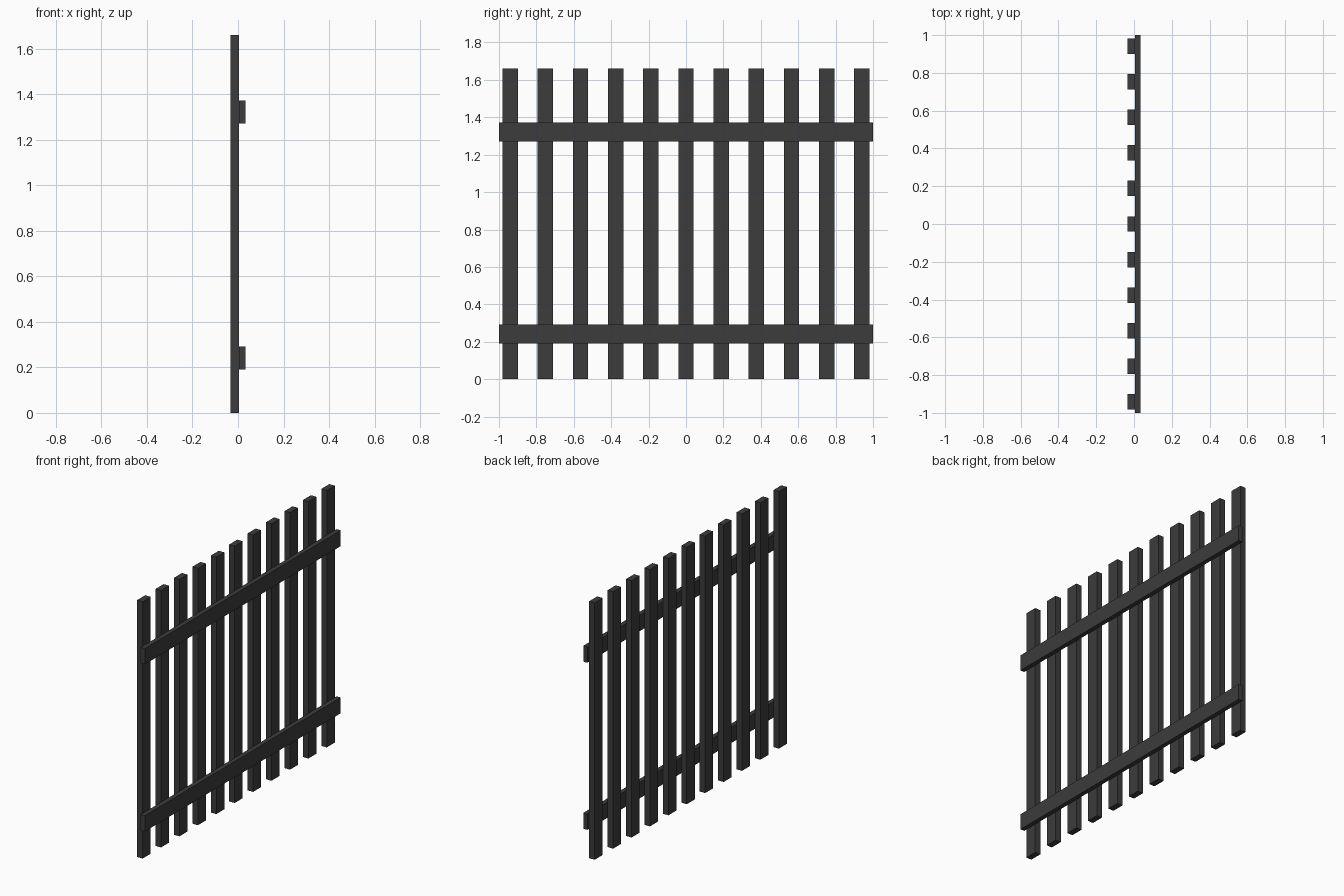
import bpy
import bmesh

if "Cube" in bpy.data.objects:
    bpy.data.objects.remove(bpy.data.objects["Cube"])

dark = bpy.data.materials.new("dark_wood")
dark.diffuse_color = (0.045, 0.045, 0.045, 1)
dark.use_nodes = True
dark.node_tree.nodes["Principled BSDF"].inputs["Base Color"].default_value = dark.diffuse_color


def box(name, lo, hi):
    """Axis-aligned box between two corners."""
    bm = bmesh.new()
    bmesh.ops.create_cube(bm, size=1)
    for v in bm.verts:
        v.co = [lo[i] + (v.co[i] + 0.5) * (hi[i] - lo[i]) for i in range(3)]
    mesh = bpy.data.meshes.new(name)
    bm.to_mesh(mesh)
    bm.free()
    mesh.materials.append(dark)
    obj = bpy.data.objects.new(name, mesh)
    bpy.context.collection.objects.link(obj)
    return obj


HALF_DEPTH = 0.034
JOINT_X = 0.005      # plane where slats meet rails
SLAT_HALF = 0.041
SPACING = 0.188

# Eleven upright slats
for i in range(11):
    y = (i - 5) * SPACING
    box(f"slat_{i + 1}", (-HALF_DEPTH, y - SLAT_HALF, 0),
        (JOINT_X, y + SLAT_HALF, 1.66))

# Two horizontal rails on the +x side
for name, z in (("lower_rail", 0.19), ("upper_rail", 1.27)):
    box(name, (JOINT_X, -1, z), (HALF_DEPTH, 1, z + 0.102))
